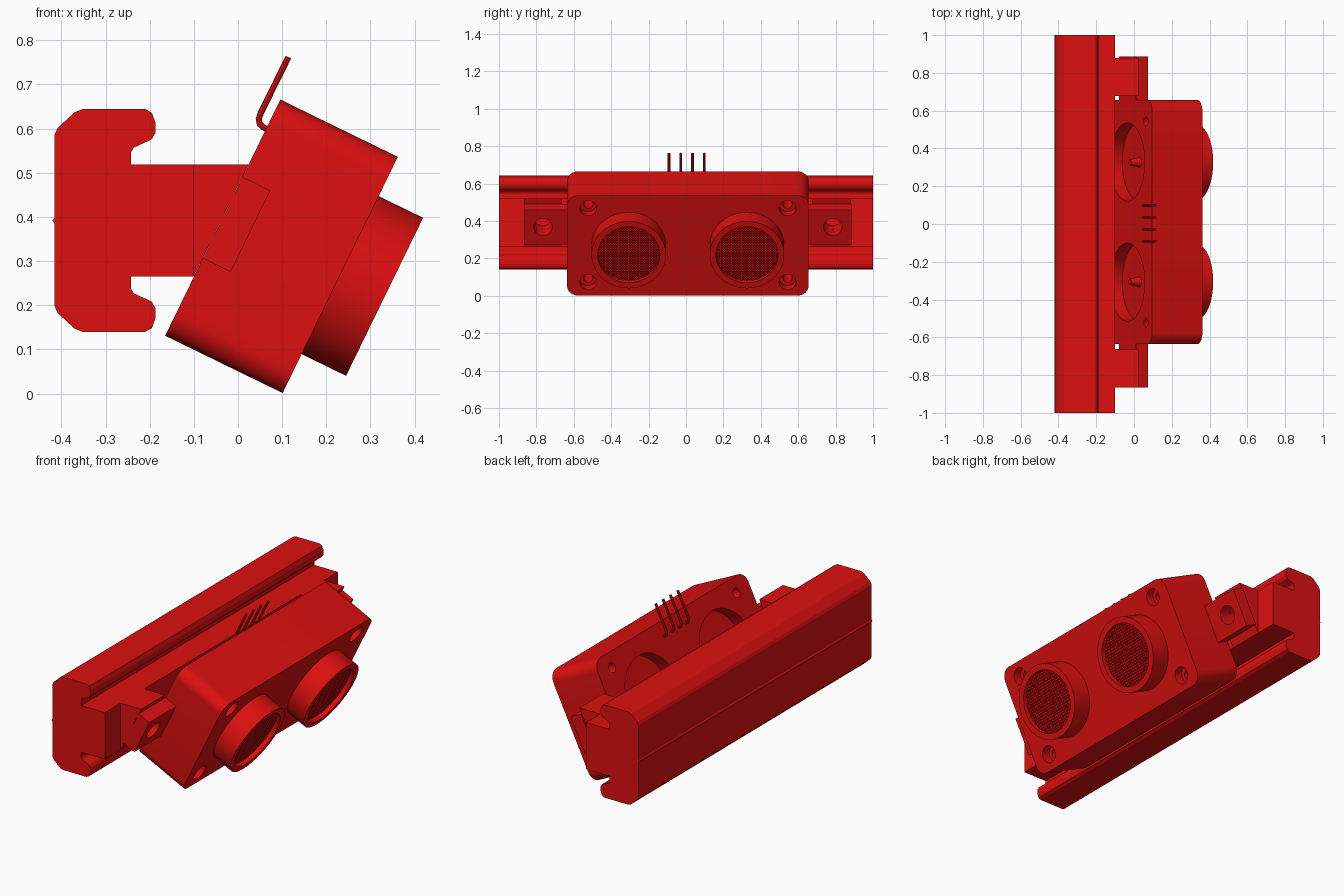
import bpy, bmesh
from math import radians, sqrt
from mathutils import Matrix

if "Cube" in bpy.data.objects:
    bpy.data.objects.remove(bpy.data.objects["Cube"])

red = bpy.data.materials.new("signal red")
red.use_nodes = True
RED = (0.72, 0.005, 0.005, 1)
red.diffuse_color = RED
red.node_tree.nodes["Principled BSDF"].inputs["Base Color"].default_value = RED

# The sensor frame: X points out of the sensor face, Z runs up its back
TILT = Matrix.Translation((-0.165, 0.01, 0.131)) @ Matrix.Rotation(radians(26), 4, 'Y')
HEIGHT, DEPTH, MID = 0.595, 0.296, 0.297
SIDES = (-1, 1)


def finish(name, bm, frame=None):
    bmesh.ops.recalc_face_normals(bm, faces=bm.faces)
    mesh = bpy.data.meshes.new(name)
    bm.to_mesh(mesh)
    bm.free()
    ob = bpy.data.objects.new(name, mesh)
    bpy.context.collection.objects.link(ob)
    mesh.materials.append(red)
    if frame:
        ob.matrix_world = frame
    return ob


def add_box(bm, lo, hi):
    size = [b - a for a, b in zip(lo, hi)]
    mid = [(a + b) / 2 for a, b in zip(lo, hi)]
    m = Matrix.Translation(mid) @ Matrix.Diagonal((*size, 1))
    return bmesh.ops.create_cube(bm, size=1, matrix=m)["verts"]


def add_rod(bm, r, x0, x1, y, z, r2=None, n=48):
    m = Matrix.Translation(((x0 + x1) / 2, y, z)) @ Matrix.Rotation(radians(90), 4, 'Y')
    bmesh.ops.create_cone(bm, cap_ends=True, segments=n, radius1=r,
                          radius2=r if r2 is None else r2, depth=x1 - x0, matrix=m)


def prism(name, points, y0, y1):
    bm = bmesh.new()
    face = bm.faces.new([bm.verts.new((x, y0, z)) for x, z in points])
    out = bmesh.ops.extrude_face_region(bm, geom=[face])["geom"]
    moved = [v for v in out if isinstance(v, bmesh.types.BMVert)]
    bmesh.ops.translate(bm, verts=moved, vec=(0, y1 - y0, 0))
    return finish(name, bm)


def activate(ob):
    bpy.ops.object.select_all(action='DESELECT')
    ob.select_set(True)
    bpy.context.view_layer.objects.active = ob


def smooth(ob):
    activate(ob)
    bpy.ops.object.shade_smooth_by_angle(angle=radians(30))


def cut(ob, *rods):
    """Drill a list of rods out of an object."""
    for rod in rods:
        bm = bmesh.new()
        add_rod(bm, *rod)
        tool = finish("cutter", bm, TILT)
        tool.hide_render = True
        bpy.context.view_layer.update()
        mod = ob.modifiers.new("drill", 'BOOLEAN')
        mod.operation, mod.solver, mod.object = 'DIFFERENCE', 'EXACT', tool
        activate(ob)
        bpy.ops.object.modifier_apply(modifier=mod.name)
        bpy.data.objects.remove(tool)


# Long mounting rail: upper half of the profile, mirrored about its middle
RAIL_Z = 0.392
half = [(-0.42, 0), (-0.415, 0.008), (-0.415, 0.195), (-0.408, 0.21), (-0.37, 0.245),
        (-0.352, 0.252), (-0.21, 0.252), (-0.195, 0.244), (-0.187, 0.222),
        (-0.187, 0.198), (-0.196, 0.183), (-0.236, 0.165), (-0.242, 0.155),
        (-0.242, 0.127), (-0.1, 0.127)]
profile = [(x, RAIL_Z + z) for x, z in half]
profile += [(x, RAIL_Z - z) for x, z in reversed(half[1:])]
prism("mounting_rail", profile, -1, 1)

# Wedge arms and drilled ears that hold the sensor at each end
for s, side in zip(SIDES, ("right", "left")):
    near, far = sorted((0.007 + s * 0.67, 0.007 + s * 0.873))
    arm = prism(side + "_wedge_arm", [(-0.1, 0.265), (-0.1, 0.519), (0.024, 0.519)], near, far)
    hole = (0.05, -0.07, 0.1, s * 0.775, MID)
    cut(arm, hole)
    bm = bmesh.new()
    a, b = sorted((s * 0.63, s * 0.876))
    add_box(bm, (0, a, 0.195), (0.07, b, 0.4))
    ear = finish(side + "_ear", bm, TILT)
    cut(ear, hole)
    for part in (arm, ear):
        smooth(part)

# Sensor housing with rounded corners
bm = bmesh.new()
add_box(bm, (0, -0.646, 0), (DEPTH, 0.646, HEIGHT))
edges = [e for e in bm.edges if abs(e.verts[0].co.x - e.verts[1].co.x) > 0.1]
bmesh.ops.bevel(bm, geom=edges, offset=0.06, segments=8, profile=0.5, affect='EDGES')
housing = finish("sensor_housing", bm, TILT)
for s in SIDES:
    cut(housing, (0.207, -0.05, 0.07, s * 0.318, MID))
    for z in (0.08, 0.52):
        cut(housing, (0.025, -0.05, DEPTH + 0.05, s * 0.533, z),
            (0.045, DEPTH - 0.05, DEPTH + 0.05, s * 0.533, z))
smooth(housing)

# Two round transducers: open can, mesh grille and rear boss
for s, side in zip(SIDES, ("right", "left")):
    y, front = s * 0.316, DEPTH + 0.112
    bm = bmesh.new()
    add_rod(bm, 0.199, DEPTH - 0.01, front, y, MID, n=64)
    can = finish(side + "_transducer_can", bm, TILT)
    cut(can, (0.166, front - 0.06, front + 0.05, y, MID, None, 64))
    smooth(can)

    bm = bmesh.new()
    count, radius, wire = 12, 0.168, 0.003
    for i in range(-count + 1, count):
        d = i * radius / count
        c = sqrt(radius ** 2 - d ** 2)
        x = front - 0.03
        add_box(bm, (x, y + d - wire, MID - c), (x + 0.006, y + d + wire, MID + c))
        add_box(bm, (x + 0.001, y - c, MID + d - wire), (x + 0.007, y + c, MID + d + wire))
    finish(side + "_grille", bm, TILT)

    bm = bmesh.new()
    add_rod(bm, 0.016, 0.015, 0.075, y, MID, 0.028, 24)
    smooth(finish(side + "_rear_boss", bm, TILT))

# Four bent connector pins
for i in range(4):
    curve = bpy.data.curves.new("pin_path", 'CURVE')
    curve.dimensions = '3D'
    curve.bevel_depth, curve.bevel_resolution = 0.007, 2
    curve.use_fill_caps = True
    path = [(0.075, 0.595), (0.057, 0.603), (0.049, 0.611), (0.047, 0.622),
            (0.052, 0.636), (0.114, 0.762)]
    spline = curve.splines.new('POLY')
    spline.points.add(len(path) - 1)
    for p, (x, z) in zip(spline.points, path):
        p.co = (x, -0.091 + i * 0.063, z, 1)
    pin = bpy.data.objects.new("connector_pin_%d" % (i + 1), curve)
    bpy.context.collection.objects.link(pin)
    curve.materials.append(red)
    activate(pin)
    bpy.ops.object.convert(target='MESH')
    smooth(bpy.context.view_layer.objects.active)
